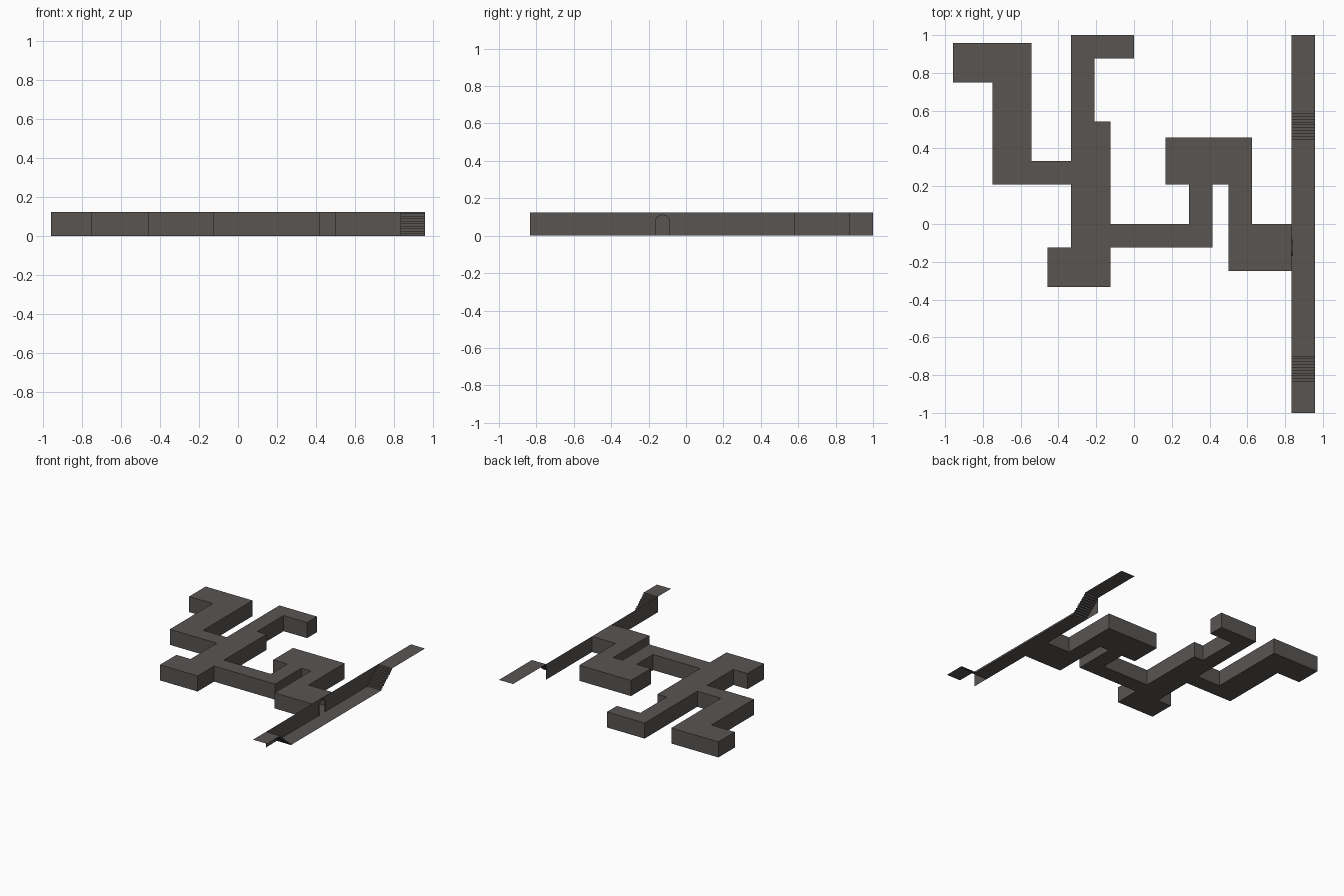
import bpy
import bmesh
from math import cos, sin, pi

if "Cube" in bpy.data.objects:
    bpy.data.objects.remove(bpy.data.objects["Cube"], do_unlink=True)

U = 1 / 24            # plan grid unit
H = 3 * U             # height of the passages
X0, X1 = 20 * U, 23 * U   # sides of the sunken street

stone = bpy.data.materials.new("dark stone")
stone.use_nodes = True
colour = (0.098, 0.09, 0.086, 1)
stone.diffuse_color = colour
stone.node_tree.nodes["Principled BSDF"].inputs["Base Color"].default_value = colour
stone.node_tree.nodes["Principled BSDF"].inputs["Roughness"].default_value = 0.9


def finish(bm, name):
    mesh = bpy.data.meshes.new(name)
    bm.to_mesh(mesh)
    bm.free()
    mesh.materials.append(stone)
    obj = bpy.data.objects.new(name, mesh)
    bpy.context.collection.objects.link(obj)
    return obj


def face(bm, points):
    return bm.faces.new([bm.verts.new(p) for p in points])


def extrude(bm, f, offset):
    new = bmesh.ops.extrude_face_region(bm, geom=[f], use_keep_orig=True)["geom"]
    verts = [v for v in new if isinstance(v, bmesh.types.BMVert)]
    bmesh.ops.translate(bm, verts=verts, vec=offset)
    bmesh.ops.recalc_face_normals(bm, faces=bm.faces)


# Connected passages and rooms, raised from one plan outline
plan = [(-23, 23), (-13, 23), (-13, 8), (-8, 8), (-8, 24), (0, 24), (0, 21),
        (-5, 21), (-5, 13), (-3, 13), (-3, 0), (7, 0), (7, 5), (4, 5),
        (4, 11), (15, 11), (15, 0), (20, 0), (20, -6), (12, -6), (12, 5),
        (10, 5), (10, -3), (-3, -3), (-3, -8), (-11, -8), (-11, -3),
        (-8, -3), (-8, 5), (-18, 5), (-18, 18), (-23, 18)]
bm = bmesh.new()
extrude(bm, face(bm, [(x * U, y * U, 0) for x, y in plan]), (0, 0, H))
# Leave the entrance end open behind the doorway
end = [f for f in bm.faces if f.calc_center_median().x > X0 - 0.001]
bmesh.ops.delete(bm, geom=end, context="FACES_ONLY")
finish(bm, "passages")

# Street: upper landing, steps down, sunken floor, steps up, upper landing
STEPS, RUN = 10, 0.15


def stair(y, direction):
    """Profile points from the top of a stair down to its foot."""
    pts = []
    for i in range(STEPS):
        z = H * (1 - i / STEPS)
        yy = y + direction * RUN * i / STEPS
        pts += [(yy, z), (yy, z - H / STEPS)]
    return pts + [(y + direction * RUN, 0)]


profile = [(-1, H)] + stair(-20 * U, 1) + stair(14 * U, -1)[::-1] + [(1, H)]
# Drop coincident neighbours
profile = [p for i, p in enumerate(profile)
           if i == 0 or abs(p[0] - profile[i - 1][0]) + abs(p[1] - profile[i - 1][1]) > 1e-5]
bm = bmesh.new()
rows = [[bm.verts.new((x, y, z)) for y, z in profile] for x in (X0, X1)]
for i in range(len(profile) - 1):
    bm.faces.new((rows[0][i], rows[1][i], rows[1][i + 1], rows[0][i + 1]))
finish(bm, "street_floor_and_steps")


# Doorway arch
def arch(radius):
    spring, centre = 0.072, -3 * U
    pts = [(centre - radius, 0)]
    pts += [(centre - radius * cos(pi * i / 12), spring + radius * sin(pi * i / 12))
            for i in range(13)]
    return pts + [(centre + radius, 0)]


OUTER, INNER = 0.044, 0.038

# Street wall with the doorway cut out
bm = bmesh.new()
wall = [(-20 * U, 0)] + arch(INNER) + [(14 * U, 0), (14 * U, H), (-20 * U, H)]
face(bm, [(X0, y, z) for y, z in wall])
finish(bm, "street_wall")

# Thin door frame standing proud of the wall
bm = bmesh.new()
ring = arch(OUTER) + arch(INNER)[::-1]
extrude(bm, face(bm, [(X0 - 0.004, y, z) for y, z in ring]), (0.009, 0, 0))
finish(bm, "door_frame")
